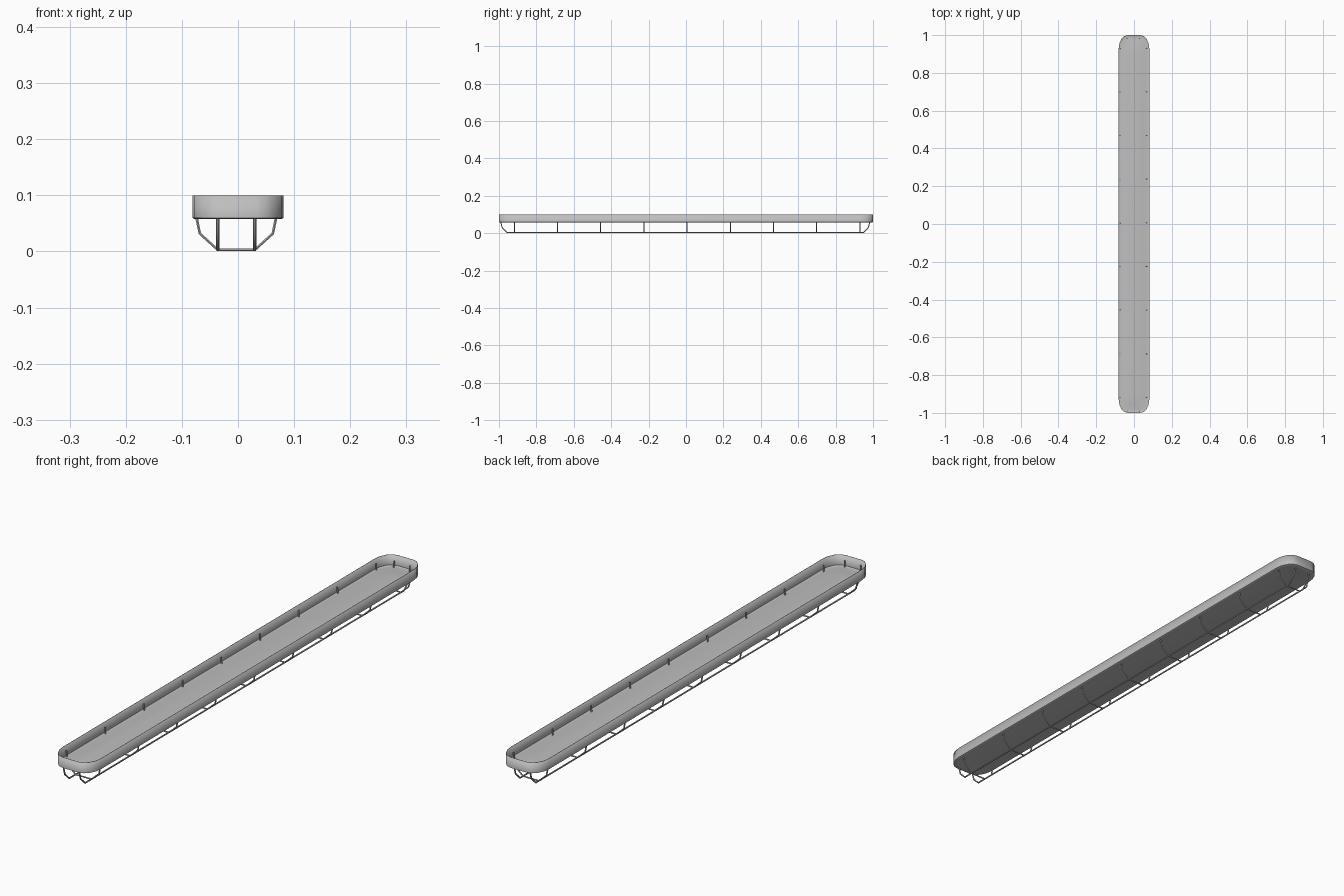
import bpy, bmesh, math

cube = bpy.data.objects.get("Cube")
if cube:
    bpy.data.objects.remove(cube, do_unlink=True)


def make_material(name, rgb):
    mat = bpy.data.materials.new(name)
    mat.use_nodes = True
    color = (*rgb, 1.0)
    mat.diffuse_color = color
    mat.node_tree.nodes["Principled BSDF"].inputs["Base Color"].default_value = color
    return mat


grey = make_material("light grey", (0.52, 0.52, 0.52))

HALF_W, HALF_L = 0.081, 1.0      # tray half width and half length
CORNER_X, CORNER_Y = 0.048, 0.07  # corner size
CORNER_STEPS = 4


def outline():
    """Rounded rectangle seen from above, counter-clockwise."""
    pts = []
    for quarter, (sx, sy) in enumerate([(1, 1), (-1, 1), (-1, -1), (1, -1)]):
        for i in range(CORNER_STEPS + 1):
            a = math.pi / 2 * (quarter + i / CORNER_STEPS)
            pts.append((sx * (HALF_W - CORNER_X) + CORNER_X * math.cos(a),
                        sy * (HALF_L - CORNER_Y) + CORNER_Y * math.sin(a)))
    return pts


def finish(obj, angle):
    obj.data.materials.clear()
    obj.data.materials.append(grey)
    bpy.ops.object.select_all(action="DESELECT")
    obj.select_set(True)
    bpy.context.view_layer.objects.active = obj
    bpy.ops.object.shade_smooth_by_angle(angle=math.radians(angle))


def build_tray():
    """Open tray: rim, rounded lower edge and a slightly domed floor."""
    profile = [(0, 0.1), (0, 0.06), (0.003, 0.058), (0.012, 0.058),
               (0.035, 0.062), (0.06, 0.064)]
    bm = bmesh.new()
    rings = []
    for inset, z in profile:
        kx = (HALF_W - inset) / HALF_W
        ky = (HALF_L - 1.4 * inset) / HALF_L
        rings.append([bm.verts.new((x * kx, y * ky, z)) for x, y in outline()])
    for upper, lower in zip(rings, rings[1:]):
        n = len(upper)
        for i in range(n):
            j = (i + 1) % n
            bm.faces.new((upper[i], lower[i], lower[j], upper[j]))
    bm.faces.new(list(reversed(rings[-1])))
    mesh = bpy.data.meshes.new("tray")
    bm.to_mesh(mesh)
    bm.free()
    tray = bpy.data.objects.new("tray", mesh)
    bpy.context.collection.objects.link(tray)
    wall = tray.modifiers.new("thin wall", "SOLIDIFY")
    wall.thickness = 0.0015
    wall.offset = -1
    finish(tray, 35)


def build_rods(name, paths, radius=0.003):
    """Bent wire rods along straight-sided paths."""
    curve = bpy.data.curves.new(name, "CURVE")
    curve.dimensions = "3D"
    curve.bevel_depth = radius
    curve.bevel_resolution = 1
    curve.use_fill_caps = True
    for path in paths:
        spline = curve.splines.new("POLY")
        spline.points.add(len(path) - 1)
        for point, co in zip(spline.points, path):
            point.co = (*co, 1)
    obj = bpy.data.objects.new(name, curve)
    bpy.context.collection.objects.link(obj)
    bpy.ops.object.select_all(action="DESELECT")
    obj.select_set(True)
    bpy.context.view_layer.objects.active = obj
    bpy.ops.object.convert(target="MESH")
    finish(bpy.context.view_layer.objects.active, 50)


build_tray()

# Wire guard, set slightly off the tray centre
OFF_X, OFF_Y = -0.003, 0.006
RAIL_X, RAIL_Z, STUB_Z = 0.033, 0.003, 0.083

# Cross ribs
half_rib = [(0.071, STUB_Z), (0.07, 0.056), (0.065, 0.032), (RAIL_X, RAIL_Z)]
rib = half_rib + [(-x, z) for x, z in reversed(half_rib)]
build_rods("cross_ribs", [
    [(x + OFF_X, OFF_Y + 0.231 * i, z) for x, z in rib] for i in range(-4, 5)],
    radius=0.0027)

# Lengthwise rails with upturned ends
half_rail = [(0.987, STUB_Z), (0.986, 0.056), (0.978, 0.028), (0.952, RAIL_Z)]
rail = half_rail + [(-y, z) for y, z in reversed(half_rail)]
build_rods("long_rails", [
    [(side * RAIL_X + OFF_X, y - 0.004, z) for y, z in rail] for side in (-1, 1)])
